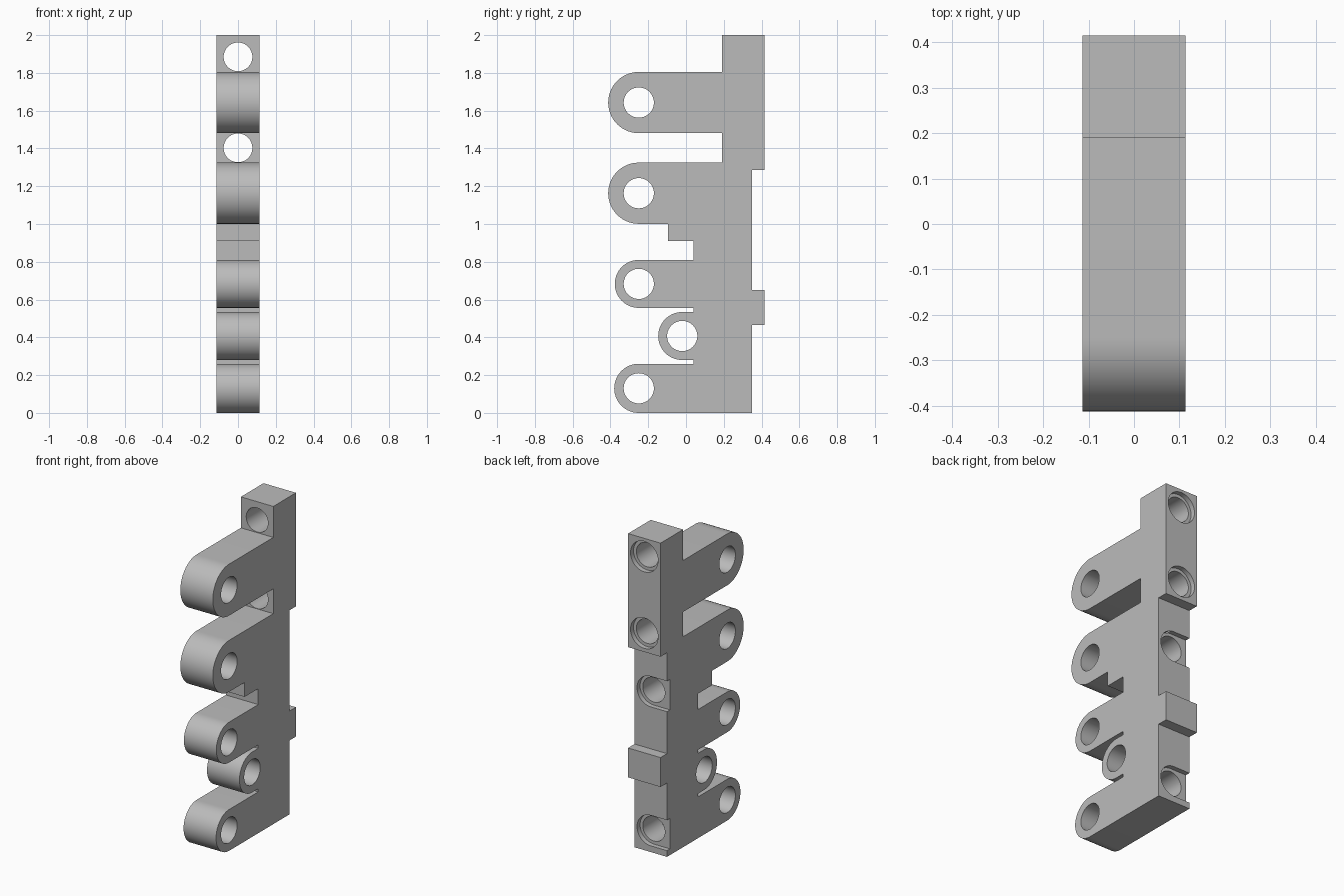
import bpy, bmesh, math
from mathutils import Matrix, Vector

cube = bpy.data.objects.get("Cube")
if cube:
    bpy.data.objects.remove(cube, do_unlink=True)

HALF = 0.113   # half the plate thickness
BACK, REAR, SPINE = 0.35, 0.415, 0.19

grey = bpy.data.materials.new("plain grey")
grey.use_nodes = True
colour = (0.5, 0.5, 0.5, 1)
grey.diffuse_color = colour
grey.node_tree.nodes["Principled BSDF"].inputs["Base Color"].default_value = colour


def link(name, bm):
    mesh = bpy.data.meshes.new(name)
    bmesh.ops.recalc_face_normals(bm, faces=bm.faces)
    bm.to_mesh(mesh)
    bm.free()
    obj = bpy.data.objects.new(name, mesh)
    bpy.context.collection.objects.link(obj)
    return obj


def arm(y, z, r, steps=28):
    """Rounded arm end, running from its top edge to its bottom edge."""
    turns = [math.pi * (0.5 + i / steps) for i in range(steps + 1)]
    return [(y + r * math.cos(t), z + r * math.sin(t)) for t in turns]


# Side outline: down the front, then up the back
outline = [(REAR, 2), (SPINE, 2), (SPINE, 1.805)]
outline += arm(-0.25, 1.643, 0.162) + [(SPINE, 1.481), (SPINE, 1.325)]
outline += arm(-0.25, 1.163, 0.162)
outline += [(-0.095, 1.001), (-0.095, 0.91), (0.04, 0.91), (0.04, 0.81)]
outline += arm(-0.25, 0.683, 0.127) + [(0.04, 0.556), (0.04, 0.534)]
outline += arm(-0.02, 0.407, 0.127) + [(0.04, 0.28), (0.04, 0.26)]
outline += arm(-0.25, 0.13, 0.13)
outline += [(BACK, 0), (BACK, 0.465), (REAR, 0.465), (REAR, 0.65),
            (BACK, 0.65), (BACK, 1.285), (REAR, 1.285)]
clean = []
for p in outline:
    if not clean or math.dist(p, clean[-1]) > 0.003:
        clean.append(p)

bm = bmesh.new()
face = bm.faces.new([bm.verts.new((-HALF, y, z)) for y, z in clean])
side = bmesh.ops.extrude_face_region(bm, geom=[face])
bmesh.ops.translate(bm, vec=(2 * HALF, 0, 0),
                    verts=[v for v in side["geom"] if isinstance(v, bmesh.types.BMVert)])
plate = link("bracket_plate", bm)
plate.data.materials.append(grey)


def cut(cutter):
    cutter.data.materials.append(grey)
    cutter.hide_render = True
    mod = plate.modifiers.new("cut", "BOOLEAN")
    mod.operation, mod.solver, mod.object = "DIFFERENCE", "EXACT", cutter
    bpy.context.view_layer.objects.active = plate
    bpy.ops.object.modifier_apply(modifier=mod.name)
    bpy.data.objects.remove(cutter, do_unlink=True)


def drill(start, end, r):
    a, b = Vector(start), Vector(end)
    bm = bmesh.new()
    turn = (b - a).to_track_quat("Z", "Y").to_matrix().to_4x4()
    bmesh.ops.create_cone(bm, cap_ends=True, segments=48, radius1=r, radius2=r,
                          depth=(b - a).length,
                          matrix=Matrix.Translation((a + b) / 2) @ turn)
    cut(link("drill_cutter", bm))


# Pivot holes across the arms
for y, z in [(-0.25, 1.643), (-0.25, 1.163), (-0.25, 0.683), (-0.02, 0.407), (-0.25, 0.13)]:
    drill((-0.3, y, z), (0.3, y, z), 0.08)

# Screw holes through the upper block, countersunk at the back
for z in (1.885, 1.403):
    drill((0, 0.1, z), (0, 0.5, z), 0.076)
    drill((0, REAR - 0.03, z), (0, 0.5, z), 0.096)

# Blind holes in the lower back, each in a recess open to one side
for z in (1.01, 0.135):
    drill((0, BACK - 0.2, z), (0, 0.5, z), 0.077)
    drill((0, BACK - 0.03, z), (0, 0.5, z), 0.096)
    bm = bmesh.new()
    bmesh.ops.create_cube(bm, size=1, matrix=Matrix.Translation((-0.1, BACK + 0.02, z))
                          @ Matrix.Diagonal((0.2, 0.1, 0.192, 1)))
    cut(link("recess_cutter", bm))

# Smooth curves, sharp edges
bpy.ops.object.select_all(action="DESELECT")
plate.select_set(True)
bpy.context.view_layer.objects.active = plate
bpy.ops.object.shade_smooth_by_angle(angle=math.radians(30))
